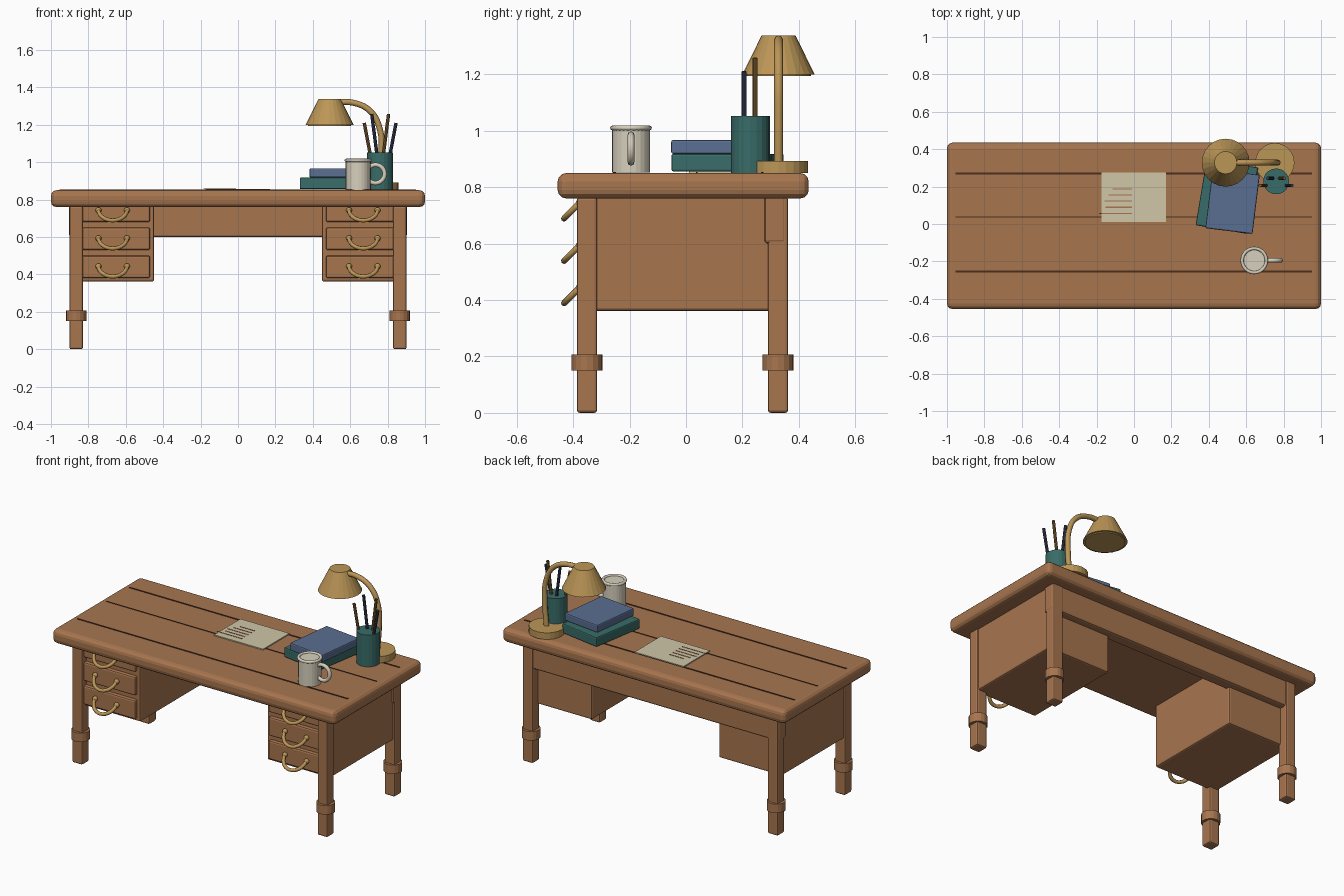
import bpy
from math import pi, sin, cos, radians
from mathutils import Vector

if "Cube" in bpy.data.objects:
    bpy.data.objects.remove(bpy.data.objects["Cube"], do_unlink=True)


def material(name, r, g, b):
    m = bpy.data.materials.new(name)
    m.use_nodes = True
    m.diffuse_color = (r, g, b, 1)
    m.node_tree.nodes["Principled BSDF"].inputs["Base Color"].default_value = (r, g, b, 1)
    return m


WOOD = material("warm wood", 0.39, 0.18, 0.078)
GROOVE = material("dark groove", 0.07, 0.026, 0.013)
BRASS = material("brass", 0.50, 0.305, 0.095)
TEAL = material("teal", 0.040, 0.150, 0.138)
BLUE = material("slate blue", 0.102, 0.156, 0.283)
PAPER = material("paper", 0.63, 0.565, 0.39)
CERAMIC = material("ceramic", 0.68, 0.63, 0.51)
NAVY = material("navy", 0.038, 0.048, 0.09)
PENCIL = material("pencil brown", 0.223, 0.114, 0.032)


def finish(name, mat):
    o = bpy.context.object
    o.name = name
    o.data.materials.append(mat)
    return o


def box(name, mat, x, y, z, bevel=0.0, segments=2, turn=0.0):
    """Box from (min, max) pairs, with rounded edges."""
    spans = (x, y, z)
    bpy.ops.mesh.primitive_cube_add(size=1, location=[(a + b) / 2 for a, b in spans])
    o = finish(name, mat)
    o.scale = [b - a for a, b in spans]
    bpy.ops.object.transform_apply(location=False, rotation=False, scale=True)
    o.rotation_euler.z = radians(turn)
    if bevel:
        mod = o.modifiers.new("rounded edges", 'BEVEL')
        mod.width = bevel
        mod.segments = segments
    return o


def cone(name, mat, x, y, z0, z1, r0, r1=None, sides=24):
    bpy.ops.mesh.primitive_cone_add(vertices=sides, radius1=r0, radius2=r0 if r1 is None else r1,
                                    depth=z1 - z0, location=(x, y, (z0 + z1) / 2))
    return finish(name, mat)


def torus(name, mat, loc, major, minor, rot=(0, 0, 0)):
    bpy.ops.mesh.primitive_torus_add(location=loc, rotation=rot, major_radius=major,
                                     minor_radius=minor, major_segments=28, minor_segments=8)
    o = finish(name, mat)
    bpy.ops.object.shade_smooth()
    return o


def tube(name, mat, points, radius, kind='POLY'):
    """Round tube along a path."""
    c = bpy.data.curves.new(name, 'CURVE')
    c.dimensions = '3D'
    c.bevel_depth = radius
    c.bevel_resolution = 2
    c.use_fill_caps = True
    c.resolution_u = 6
    s = c.splines.new(kind)
    if kind == 'BEZIER':
        s.bezier_points.add(len(points) - 1)
        for bp, p in zip(s.bezier_points, points):
            bp.co = p
            bp.handle_left_type = bp.handle_right_type = 'AUTO'
    else:
        s.points.add(len(points) - 1)
        for sp, p in zip(s.points, points):
            sp.co = (*p, 1)
    o = bpy.data.objects.new(name, c)
    bpy.context.collection.objects.link(o)
    c.materials.append(mat)
    return o


# Desk top with plank grooves
box("desk_top", WOOD, (-1, 1), (-0.455, 0.435), (0.76, 0.85), 0.03, 3)
for i, (y, w) in enumerate([(-0.253, 0.005), (0.038, 0.003), (0.27, 0.005)]):
    box(f"plank_groove_{i}", GROOVE, (-0.955, 0.952), (y - w, y + w), (0.847, 0.853))

# Back apron
box("back_apron", WOOD, (-0.903, 0.903), (0.278, 0.355), (0.6, 0.78), 0.012)

for side, tag in ((1, "left"), (-1, "right")):
    # Legs with collars
    for y, end in ((-0.351, "front"), (0.326, "back")):
        x = side * 0.865
        box(f"{end}_leg_{tag}", WOOD, (x - 0.036, x + 0.036), (y - 0.036, y + 0.036), (0, 0.765), 0.01)
        cone(f"{end}_leg_collar_{tag}", WOOD, x, y, 0.15, 0.207, 0.055, sides=16)

    # Drawer pedestal
    x = side * 0.67
    box(f"pedestal_{tag}", WOOD, (x - 0.222, x + 0.222), (-0.345, 0.31), (0.362, 0.78), 0.01)
    for i in range(3):
        z = 0.44 + 0.15 * i
        box(f"drawer_{tag}_{i}", WOOD, (x - 0.2, x + 0.2), (-0.368, -0.33), (z - 0.06, z + 0.06), 0.01)
        # Drooping half-ring pull with round ends
        arc = [(x + 0.076 * cos(a), -0.378 - 0.054 * sin(a), z + 0.003 - 0.054 * sin(a))
               for a in (pi * k / 14 for k in range(15))]
        tube(f"drawer_pull_{tag}_{i}", BRASS, arc, 0.011)
        for e in (-1, 1):
            bpy.ops.mesh.primitive_uv_sphere_add(segments=12, ring_count=8, radius=0.016,
                                                 location=(x + e * 0.076, -0.375, z + 0.003))
            finish(f"pull_end_{tag}_{i}", BRASS)
            bpy.ops.object.shade_smooth()

# Sheet of paper with written lines
box("paper_sheet", PAPER, (-0.175, 0.17), (0.01, 0.275), (0.85, 0.857))
for i, left in enumerate((-0.115, -0.137, -0.158, -0.153, -0.185)):
    y = 0.187 - 0.0325 * i
    box(f"written_line_{i}", WOOD, (left, -0.012), (y - 0.003, y + 0.003), (0.856, 0.859))

# Stacked books
box("lower_book", TEAL, (0.357, 0.636), (-0.032, 0.327), (0.856, 0.918), 0.007, turn=-9.5)
box("upper_book", BLUE, (0.4, 0.654), (-0.039, 0.279), (0.918, 0.967), 0.007, turn=-7)

# Pen pot and pens
POT_X, POT_Y = 0.76, 0.228
cone("pen_pot", TEAL, POT_X, POT_Y, 0.85, 1.053, 0.069, sides=20)
for name, mat, dx, lean, y, top in (("outer_pencil", PENCIL, -0.045, -0.04, 0.206, 1.21),
                                    ("inner_pen", NAVY, -0.012, -0.033, 0.245, 1.258),
                                    ("inner_pencil", PENCIL, 0.012, 0.033, 0.245, 1.258),
                                    ("outer_pen", NAVY, 0.045, 0.04, 0.206, 1.21)):
    foot = Vector((POT_X + dx, y, 1.0))
    tip = Vector((POT_X + dx + lean, y, top))
    bpy.ops.mesh.primitive_cylinder_add(vertices=8, radius=0.009, depth=(tip - foot).length,
                                        location=(foot + tip) / 2)
    finish(name, mat).rotation_euler = (tip - foot).to_track_quat('Z', 'Y').to_euler()

# Mug
MUG_X, MUG_Y = 0.643, -0.195
cone("mug_body", CERAMIC, MUG_X, MUG_Y, 0.852, 1.01, 0.067)
torus("mug_rim", CERAMIC, (MUG_X, MUG_Y, 1.01), 0.065, 0.009)
torus("mug_handle", CERAMIC, (MUG_X + 0.092, MUG_Y, 0.937), 0.049, 0.012, (pi / 2, 0, 0))

# Desk lamp
LAMP_Y = 0.328
cone("lamp_base", BRASS, 0.753, LAMP_Y, 0.85, 0.892, 0.105)
arm = [(0.753, 0.87), (0.767, 1.05), (0.76, 1.17), (0.71, 1.27), (0.62, 1.317), (0.5, 1.317)]
tube("lamp_arm", BRASS, [(x, LAMP_Y, z) for x, z in arm], 0.016, 'BEZIER')
cone("lamp_shade", BRASS, 0.49, LAMP_Y, 1.2, 1.338, 0.128, 0.06)
cone("lamp_shade_disc", BRASS, 0.49, LAMP_Y, 1.194, 1.202, 0.115)
